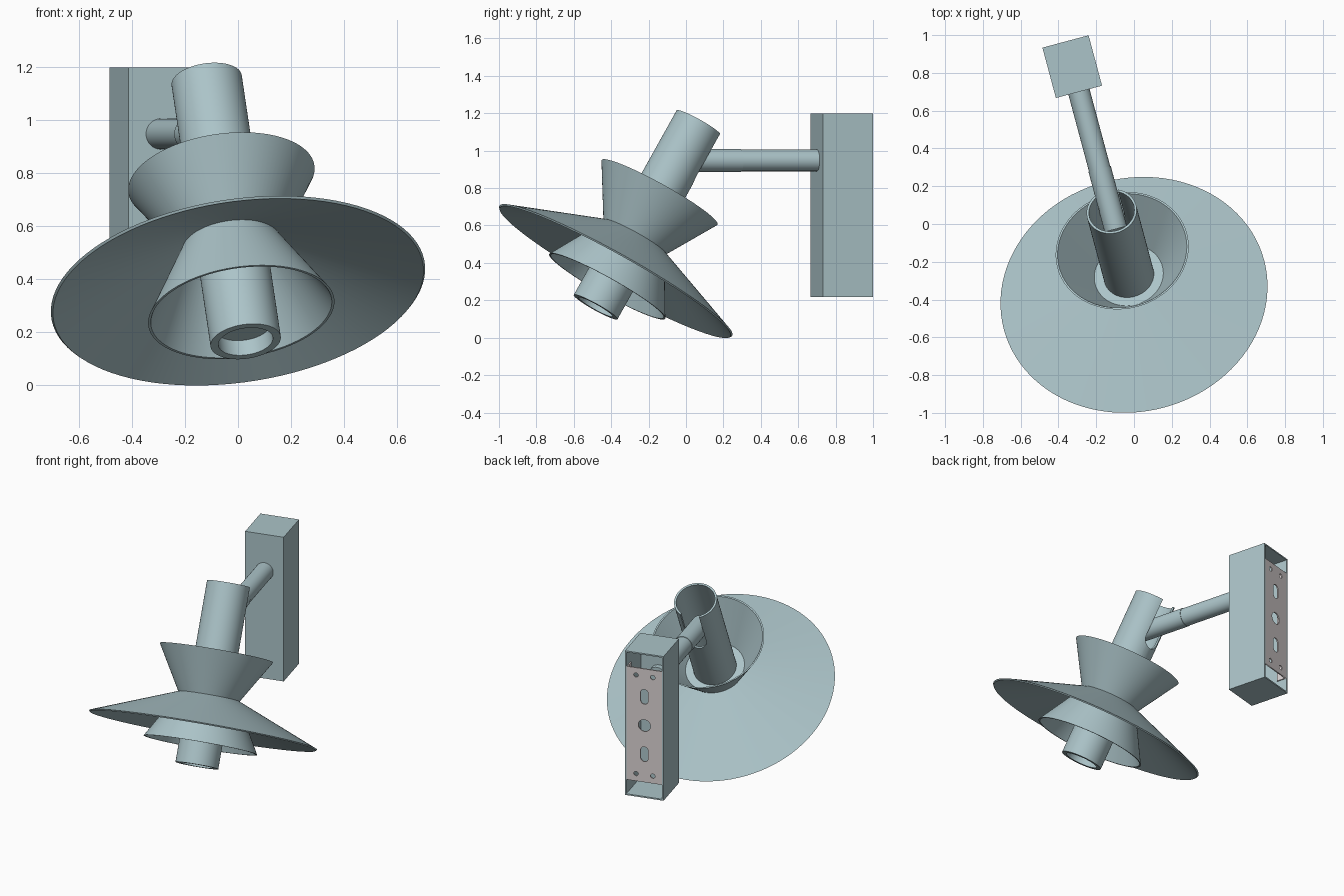
import bpy, bmesh
from math import sin, cos, pi, radians
from mathutils import Matrix

if "Cube" in bpy.data.objects:
    bpy.data.objects.remove(bpy.data.objects["Cube"])


def material(name, rgb):
    m = bpy.data.materials.new(name)
    m.use_nodes = True
    m.diffuse_color = (*rgb, 1)
    m.node_tree.nodes["Principled BSDF"].inputs["Base Color"].default_value = (*rgb, 1)
    return m


PAINT = material("pale_teal_paint", (0.41, 0.55, 0.58))
STEEL = material("warm_grey_steel", (0.70, 0.65, 0.65))

# Lamp head is turned and tilted; the wall box is only turned
TURN = Matrix.Rotation(radians(15), 4, "Z")
HEAD = Matrix.Translation((0, -0.375, 0.358)) @ TURN @ Matrix.Rotation(radians(-30), 4, "X")
WALL = Matrix.Translation((-0.327, 0.833, 0.709)) @ TURN
UPRIGHT = Matrix.Rotation(pi / 2, 4, "X")


def add_object(name, bm, matrix, mat, smooth=True):
    bmesh.ops.recalc_face_normals(bm, faces=bm.faces)
    mesh = bpy.data.meshes.new(name)
    bm.to_mesh(mesh)
    bm.free()
    mesh.materials.append(mat)
    ob = bpy.data.objects.new(name, mesh)
    ob.matrix_world = matrix
    bpy.context.collection.objects.link(ob)
    if smooth:
        bpy.ops.object.select_all(action="DESELECT")
        ob.select_set(True)
        bpy.context.view_layer.objects.active = ob
        bpy.ops.object.shade_smooth_by_angle(angle=radians(30))
    return ob


def lathe(name, profile, n=96):
    """Revolve a closed (radius, height) outline about the lamp axis."""
    bm = bmesh.new()
    rings = [[bm.verts.new((r * cos(2 * pi * i / n), r * sin(2 * pi * i / n), z))
              for i in range(n)] for r, z in profile]
    for a, b in zip(rings, rings[1:] + rings[:1]):
        for i in range(n):
            j = (i + 1) % n
            bm.faces.new((a[i], a[j], b[j], b[i]))
    return add_object(name, bm, HEAD, PAINT)


def cylinder(name, radius, length, matrix, n=48):
    bm = bmesh.new()
    bmesh.ops.create_cone(bm, cap_ends=True, segments=n, radius1=radius,
                          radius2=radius, depth=length)
    return add_object(name, bm, matrix, PAINT)


def box(name, size, offset, mat):
    bm = bmesh.new()
    bmesh.ops.create_cube(bm, size=1, matrix=Matrix.Translation(offset) @ Matrix.Diagonal((*size, 1)))
    return add_object(name, bm, WALL, mat, smooth=False)


# Conical shades around the neck
NECK, MID, WIDE = 0.186, 0.2, 0.355
lathe("main_shade", [(0.713, 0), (NECK, 0.212), (NECK, 0.2), (0.706, -0.008)])
lathe("lower_cone", [(WIDE, -0.096), (NECK, MID), (NECK - 0.01, MID), (WIDE - 0.01, -0.096)])
lathe("upper_cone", [(WIDE, 0.484), (NECK, MID), (NECK - 0.01, MID), (WIDE - 0.01, 0.484)])
lathe("neck_disc", [(NECK, MID + 0.014), (0.13, MID + 0.014), (0.13, MID), (NECK, MID)])

# Lamp tube, open at the top, with a rimmed socket below
tube = lathe("lamp_tube", [(0.134, -0.224), (0.134, 0.915), (0.121, 0.915), (0.121, -0.16),
                           (0.104, -0.16), (0.104, -0.224)])
cylinder("socket_end", 0.121, 0.01, HEAD @ Matrix.Translation((0, 0, -0.155)))

# Round-ended slot in the back of the tube, open at the rim, for the arm
bm = bmesh.new()
bmesh.ops.create_cone(bm, cap_ends=True, segments=32, radius1=0.062, radius2=0.062, depth=0.2)
for v in bm.verts:
    if v.co.y > 0.001:
        v.co.y += 0.3
cutter = add_object("slot_cutter", bm, HEAD @ Matrix.Translation((0, 0.15, 0.66)) @ UPRIGHT,
                    PAINT, smooth=False)
cutter.hide_render = True
cutter.hide_set(True)
cut = tube.modifiers.new("arm_slot", "BOOLEAN")
cut.object = cutter
cut.operation = "DIFFERENCE"

# Arm from the wall box into the tube, with a short sleeve
LEVEL = 0.239


def along_arm(start, end):
    return WALL @ Matrix.Translation((0, -(start + end) / 2, LEVEL)) @ UPRIGHT


cylinder("arm", 0.058, 0.8, along_arm(0.09, 0.89))
cylinder("arm_sleeve", 0.061, 0.33, along_arm(0.56, 0.89))

# Wall box: a shell open towards the wall
W, D, H, T = 0.253, 0.276, 0.98, 0.009
bm = bmesh.new()
bmesh.ops.create_cube(bm, size=1, matrix=Matrix.Diagonal((W, D, H, 1)))
back = max(bm.faces, key=lambda f: f.calc_center_median().y)
bmesh.ops.delete(bm, geom=[back], context="FACES_ONLY")
shell = add_object("wall_box", bm, WALL, PAINT, smooth=False)
thick = shell.modifiers.new("wall_thickness", "SOLIDIFY")
thick.thickness = T
thick.offset = -1
thick.use_even_offset = True

# Mounting plate with screw holes, slots and a cable hole
PW, PH = W - 2 * T - 0.002, 0.77


def outline(curve, points):
    s = curve.splines.new("POLY")
    s.points.add(len(points) - 1)
    for p, (x, y) in zip(s.points, points):
        p.co = (x, y, 0, 1)
    s.use_cyclic_u = True


def round_hole(x, y, r, stretch=0, n=24):
    pts = []
    for i in range(n):
        a = 2 * pi * (i + 0.5) / n
        pts.append((x + r * cos(a), y + r * sin(a) + (stretch if sin(a) > 0 else -stretch)))
    return pts


curve = bpy.data.curves.new("plate_outline", "CURVE")
curve.dimensions = "2D"
curve.fill_mode = "BOTH"
curve.extrude = 0.004
outline(curve, [(-PW / 2, -PH / 2), (PW / 2, -PH / 2), (PW / 2, PH / 2), (-PW / 2, PH / 2)])
outline(curve, round_hole(0, 0, 0.04))
for side in (-1, 1):
    outline(curve, round_hole(0, side * 0.195, 0.025, 0.025))
    for x in (-0.055, 0.055):
        outline(curve, round_hole(x, side * 0.335, 0.015))
temp = bpy.data.objects.new("plate_curve", curve)
bpy.context.collection.objects.link(temp)
bpy.context.view_layer.update()
plate_mesh = bpy.data.meshes.new_from_object(temp.evaluated_get(bpy.context.evaluated_depsgraph_get()))
bpy.data.objects.remove(temp)
bm = bmesh.new()
bm.from_mesh(plate_mesh)
add_object("mounting_plate", bm, WALL @ Matrix.Translation((0, D / 2 - 0.006, 0)) @ UPRIGHT,
           STEEL, smooth=False)
for side, label in ((-1, "right"), (1, "left")):
    box(label + "_plate_flange", (0.008, 0.06, PH), (side * (PW / 2 - 0.004), D / 2 - 0.04, 0), STEEL)
